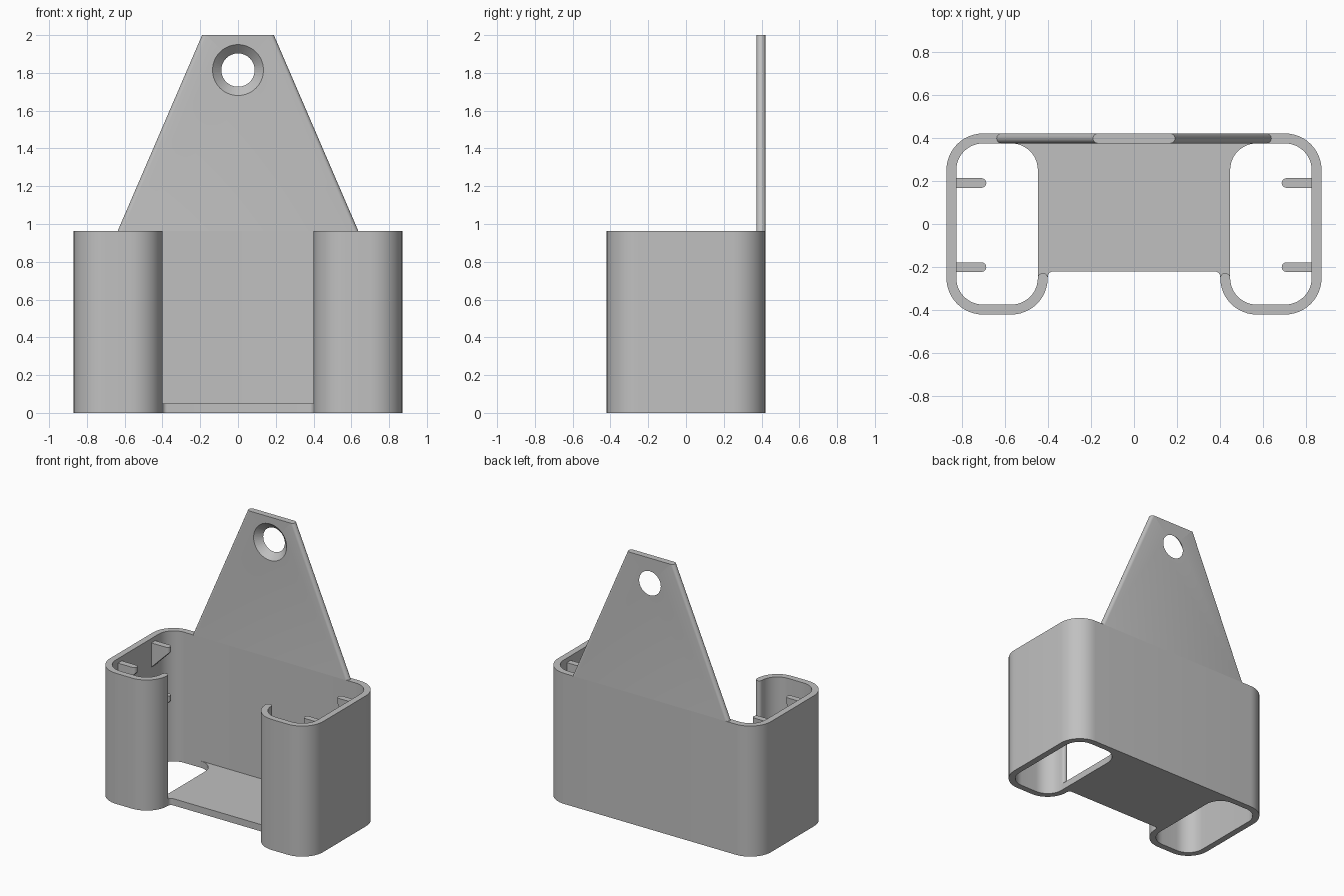
import bpy, bmesh
from math import cos, sin, radians, pi

cube = bpy.data.objects.get("Cube")
if cube:
    bpy.data.objects.remove(cube)

grey = bpy.data.materials.new("light grey plastic")
grey.use_nodes = True
COLOUR = (0.53, 0.53, 0.53, 1)
grey.diffuse_color = COLOUR
grey.node_tree.nodes["Principled BSDF"].inputs["Base Color"].default_value = COLOUR

# Main sizes
X, Y, T = 0.87, 0.42, 0.046      # half width, half depth, wall thickness
R = 0.17                         # outer corner radius
H, TOP = 0.963, 2.0              # cup height, hanger height
CX, CY = X - R, Y - R            # outer corner centres
LIP = 0.57                       # centre of the front curl


def arc(cx, cy, r, a0, a1, n=12):
    angles = [radians(a0 + (a1 - a0) * i / n) for i in range(n + 1)]
    return [(cx + r * cos(a), cy + r * sin(a)) for a in angles]


def flip(pts):
    return [(-x, y) for x, y in reversed(pts)]


def finish(obj):
    bpy.ops.object.select_all(action='DESELECT')
    obj.select_set(True)
    bpy.context.view_layer.objects.active = obj
    bpy.ops.object.shade_smooth_by_angle(angle=radians(30))


def loft(name, low, high):
    """Solid between two matching rings of 3D points."""
    bm = bmesh.new()
    a = [bm.verts.new(p) for p in low]
    b = [bm.verts.new(p) for p in high]
    bm.faces.new(a)
    bm.faces.new(b)
    for i in range(len(a)):
        j = (i + 1) % len(a)
        bm.faces.new((a[i], a[j], b[j], b[i]))
    bmesh.ops.recalc_face_normals(bm, faces=bm.faces)
    mesh = bpy.data.meshes.new(name)
    bm.to_mesh(mesh)
    bm.free()
    mesh.materials.append(grey)
    obj = bpy.data.objects.new(name, mesh)
    bpy.context.collection.objects.link(obj)
    finish(obj)
    return obj


def prism(name, outline, z0, z1):
    return loft(name, [(x, y, z0) for x, y in outline], [(x, y, z1) for x, y in outline])


# Wrap-around wall, open at the front with curled lips
r = R - T
outer = arc(LIP, -CY, R, 180, 270) + arc(CX, -CY, R, 270, 360) + arc(CX, CY, R, 0, 90)
inner = arc(CX, CY, r, 90, 0) + arc(CX, -CY, r, 360, 270) + arc(LIP, -CY, r, 270, 180)
cap = arc(LIP - R + T / 2, -CY, T / 2, 0, 180, 8)[1:-1]
half = inner + cap + outer
prism("wrap_wall", half + flip(half), 0, H)

# Floor web with flared back corners and filleted front corners
front = arc(0.37, -CY, 0.03, 90, 0, 6)
front = [(0.375 + 0.025 * (1 - cos(radians(a))), -0.245 + 0.025 * (1 - sin(radians(a))))
         for a in range(0, 91, 15)]
front = [(0.375 + 0.025 * sin(radians(a)), -0.245 + 0.025 * cos(radians(a)))
         for a in range(0, 91, 15)]
side = front + [(0.41, -CY), (LIP - r, -CY)] + arc(LIP, CY, r, 180, 90) + [(LIP, Y - T / 2)]
prism("floor_web", side + flip(side), 0, 0.05)


# Tapered hanging plate with round side edges
def capsule(half_width, z):
    end = arc(half_width - T / 2, Y - T / 2, T / 2, -90, 90, 10)
    return [(x, y, z) for x, y in end + flip([(x, y) for x, y in end])]


plate = loft("hanging_plate", capsule(0.637, H), capsule(0.19, TOP))

# Countersunk screw hole
extra = 0.02
bpy.ops.mesh.primitive_cone_add(vertices=64, radius1=0.088 - extra, radius2=0.135 + extra,
                                depth=T + 2 * extra, location=(0, Y - T / 2, 1.815),
                                rotation=(pi / 2, 0, 0))
cutter = bpy.context.object
cutter.name = "screw_hole_cutter"
cutter.hide_render = True
cutter.data.materials.append(grey)
cut = plate.modifiers.new("screw hole", 'BOOLEAN')
cut.operation = 'DIFFERENCE'
cut.solver = 'EXACT'
cut.object = cutter
bpy.context.view_layer.objects.active = plate
bpy.ops.object.modifier_apply(modifier=cut.name)
bpy.data.objects.remove(cutter)
finish(plate)

# Gusset ribs inside both ends, flat on top and sloped below
TIP, W = 0.685, 0.0225
for label, sign in (("left", 1), ("right", -1)):
    for place, y in (("back", 0.19), ("front", -0.2)):
        tip = arc(TIP + W, y, W, 90, 270, 8)
        plan = tip + [(X - T / 2, y - W), (X - T / 2, y + W)]
        for level, top in (("upper", 0.93), ("lower", 0.57)):
            low = [(sign * px, py, top - 0.04 - (px - TIP)) for px, py in plan]
            high = [(sign * px, py, top) for px, py in plan]
            loft(f"{level}_{place}_rib_{label}", low, high)
